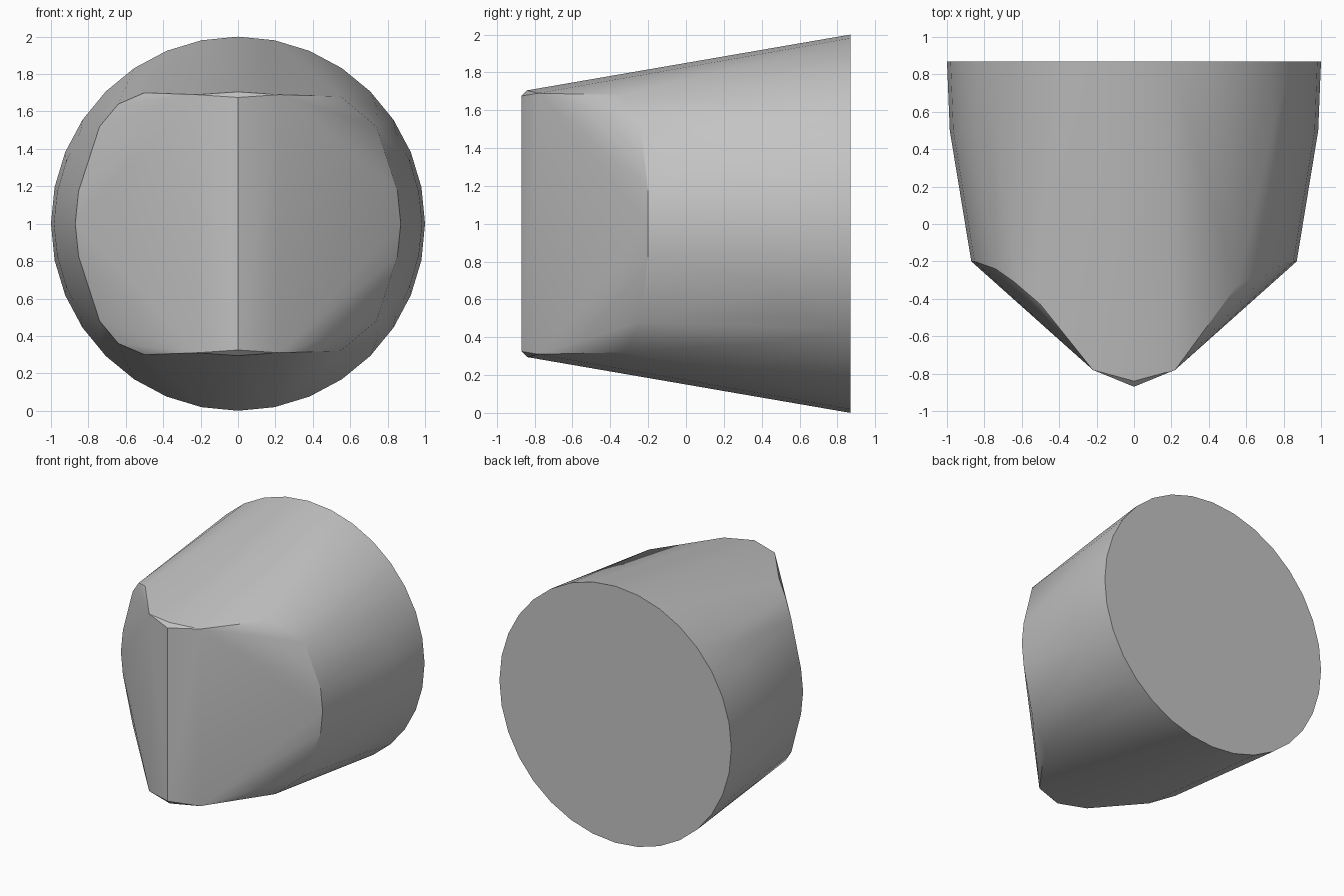
import bpy, bmesh, math

cube = bpy.data.objects.get("Cube")
if cube:
    bpy.data.objects.remove(cube)

grey = bpy.data.materials.new("plain grey")
grey.use_nodes = True
colour = (0.55, 0.55, 0.55, 1)
grey.diffuse_color = colour
grey.node_tree.nodes["Principled BSDF"].inputs["Base Color"].default_value = colour

bm = bmesh.new()


def mirrored(x, y, h, sides=(1, -1)):
    """Add a point at height h above and below the middle, on the given sides."""
    for s in sides:
        for v in (1, -1):
            bm.verts.new((s * x, y, 1 + v * h))


def side_arc(y, radius, limit, steps, flatten=0):
    """Add an arc of points on both sides, round the long axis."""
    for i in range(steps + 1):
        a = math.radians(limit) * i / steps
        r = radius - flatten * i / steps
        mirrored(r * math.cos(a), y, r * math.sin(a))


# Round back rim
RIM = 32
for i in range(RIM):
    a = 2 * math.pi * i / RIM
    bm.verts.new((math.cos(a), 0.87, 1 + math.sin(a)))

# Bulging flanks and the shoulders where the wedge begins
side_arc(0.5, 0.985, 40, 4, 0.015)
side_arc(-0.2, 0.87, 23, 2)
mirrored(0.74, -0.24, 0.52)
mirrored(0.55, -0.33, 0.68, (1,))
mirrored(0.64, -0.31, 0.64, (-1,))
mirrored(0.5, -0.43, 0.70, (-1,))

# Blunt wedge nose with a chamfered tip
mirrored(0.22, -0.78, 0.69)
mirrored(0, -0.87, 0.675, (1,))
mirrored(0, -0.84, 0.705, (1,))

# Wrap the points in one convex skin
bmesh.ops.remove_doubles(bm, verts=bm.verts[:], dist=0.001)
bmesh.ops.convex_hull(bm, input=bm.verts[:])
bmesh.ops.delete(bm, geom=[v for v in bm.verts if not v.link_faces], context='VERTS')
bmesh.ops.dissolve_limit(bm, angle_limit=math.radians(0.5),
                         verts=bm.verts[:], edges=bm.edges[:])
bmesh.ops.recalc_face_normals(bm, faces=bm.faces[:])

mesh = bpy.data.meshes.new("wedge_nosed_body")
bm.to_mesh(mesh)
bm.free()
mesh.materials.append(grey)
body = bpy.data.objects.new("wedge_nosed_body", mesh)
bpy.context.collection.objects.link(body)

# Smooth skin with crisp rim and nose edges
bpy.ops.object.select_all(action='DESELECT')
body.select_set(True)
bpy.context.view_layer.objects.active = body
bpy.ops.object.shade_smooth_by_angle(angle=math.radians(30))
